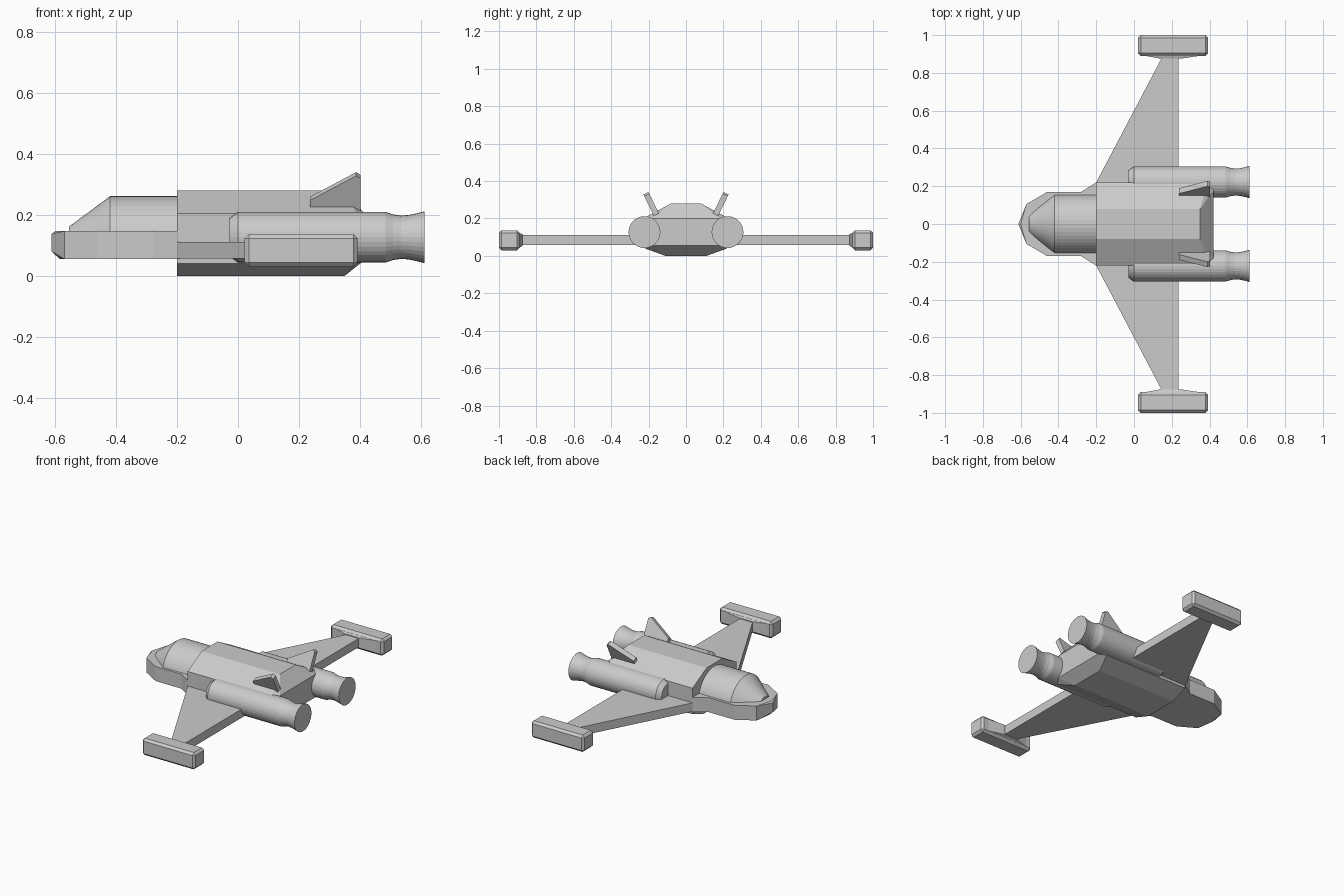
import bpy
import bmesh
from math import pi, cos, sin

cube = bpy.data.objects.get("Cube")
if cube:
    bpy.data.objects.remove(cube, do_unlink=True)

grey = bpy.data.materials.new("hull_grey")
grey.use_nodes = True
COLOUR = (0.6, 0.6, 0.6, 1)
grey.diffuse_color = COLOUR
grey.node_tree.nodes["Principled BSDF"].inputs["Base Color"].default_value = COLOUR


def finish(bm, name):
    bmesh.ops.recalc_face_normals(bm, faces=bm.faces)
    mesh = bpy.data.meshes.new(name)
    bm.to_mesh(mesh)
    bm.free()
    mesh.materials.append(grey)
    obj = bpy.data.objects.new(name, mesh)
    bpy.context.collection.objects.link(obj)
    return obj


def hull(name, points):
    """Convex faceted solid around the points."""
    bm = bmesh.new()
    for p in points:
        bm.verts.new(p)
    result = bmesh.ops.convex_hull(bm, input=bm.verts)
    spare = [g for g in result["geom_interior"] if isinstance(g, bmesh.types.BMVert)]
    bmesh.ops.delete(bm, geom=spare, context="VERTS")
    bmesh.ops.dissolve_limit(bm, angle_limit=0.01, verts=bm.verts, edges=bm.edges)
    return finish(bm, name)


def both(points):
    """Points together with their reflection across the centre line."""
    return points + [(x, -y, z) for x, y, z in points]


def plate(outline, low, high):
    return [(x, y, z) for x, y in outline for z in (low, high)]


def lathe(name, profile, y, z, segments=32, half=False):
    """Revolve (x, radius) pairs about a lengthwise axis, whole or upper half."""
    bm = bmesh.new()
    count = segments // 2 + 1 if half else segments
    rings = []
    for x, r in profile:
        angles = [2 * pi * i / segments for i in range(count)]
        rings.append([bm.verts.new((x, y + r * cos(a), z + r * sin(a))) for a in angles])
    for a, b in zip(rings, rings[1:]):
        for i in range(count):
            j = (i + 1) % count
            bm.faces.new((a[i], a[j], b[j], b[i]))
    bm.faces.new(rings[0])
    bm.faces.new(rings[-1])
    return finish(bm, name)


# Main fuselage with chamfered section and tapered tail
section = [(0.11, 0), (0.22, 0.04), (0.22, 0.205), (0.08, 0.28)]
tail = [0.35, 0.39, 0.39, 0.35]
body = [(-0.2, y, z) for y, z in section]
body += [(x, y, z) for x, (y, z) in zip(tail, section)]
body += [(0.42, 0.18, 0.055), (0.42, 0.18, 0.2)]
hull("fuselage", both(body))

# Nose deck with undercut tip, and flared shoulder behind it
deck = plate([(-0.2, 0.17), (-0.46, 0.17), (-0.57, 0.105)], 0.055, 0.147)
deck += [(-0.612, 0, 0.08), (-0.612, 0, 0.138), (-0.6, 0, 0.147), (-0.585, 0, 0.055)]
hull("nose_deck", both(deck))
hull("nose_shoulder", both(plate([(-0.28, 0.17), (-0.2, 0.22)], 0.055, 0.147)))

# Rounded canopy with conical front
lathe("canopy", [(-0.555, 0.06), (-0.42, 0.16), (-0.19, 0.16)], 0, 0.102, 48, True)

engine = [(-0.028, 0.062), (0, 0.083), (0.485, 0.083), (0.51, 0.075), (0.535, 0.071),
          (0.56, 0.073), (0.585, 0.078), (0.612, 0.085)]

for side, s in (("left", 1), ("right", -1)):
    # Swept wing
    wing = [(-0.2, 0), (-0.2, s * 0.22), (0.15, s * 0.885), (0.235, s * 0.885), (0.235, 0)]
    hull(side + "_wing", plate(wing, 0.057, 0.112))

    # Engine with flared nozzle
    lathe(side + "_engine", engine, s * 0.222, 0.127)

    # Wing tip pod with bevelled edges
    pod_points = [(x, s * y, z) for x in (0.022, 0.393) for y in (0.89, 1) for z in (0.03, 0.137)]
    pod = hull(side + "_tip_pod", pod_points)
    bevel = pod.modifiers.new("edge_bevel", "BEVEL")
    bevel.width = 0.014
    bevel.segments = 1

    # Tapered joint between wing and pod
    joint = [(x, s * 0.895, z) for x in (0.036, 0.379) for z in (0.042, 0.124)]
    joint += [(x, s * 0.875, z) for x in (0.14, 0.245) for z in (0.052, 0.117)]
    hull(side + "_pod_joint", joint)

    # Outward leaning tail fin
    fin = []
    for x, t in ((0.237, -0.2), (0.237, 0.15), (0.388, 1), (0.402, 0.9), (0.402, -0.2)):
        y, z = 0.168 + 0.046 * t, 0.24 + 0.095 * t
        fin += [(x, s * (y - 0.014), z + 0.006), (x, s * (y + 0.014), z - 0.006)]
    hull(side + "_tail_fin", fin)
